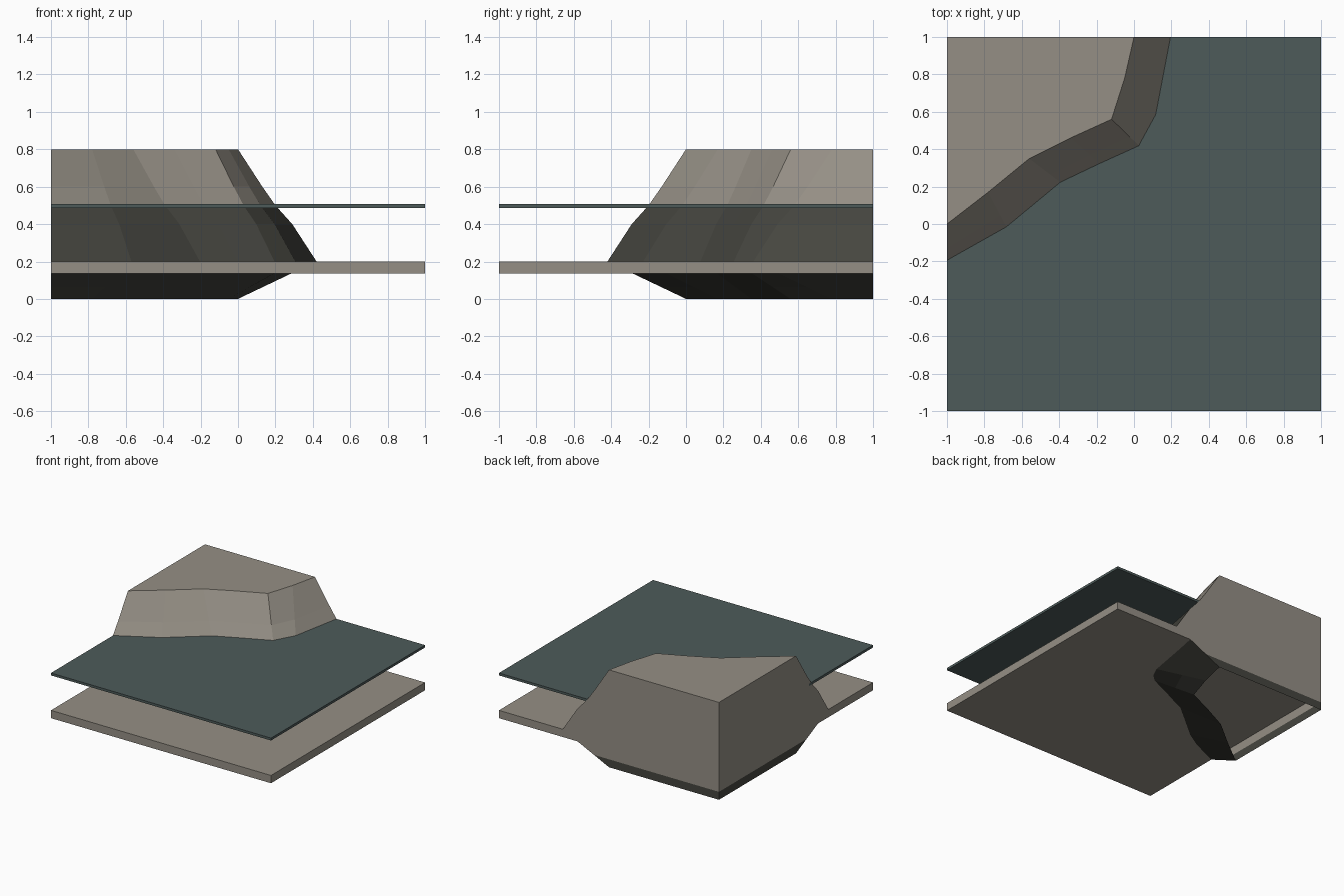
import bpy, bmesh

if "Cube" in bpy.data.objects:
    bpy.data.objects.remove(bpy.data.objects["Cube"])


def material(name, rgb):
    m = bpy.data.materials.new(name)
    m.diffuse_color = (*rgb, 1)
    m.use_nodes = True
    m.node_tree.nodes["Principled BSDF"].inputs["Base Color"].default_value = m.diffuse_color
    return m


ROCK = material("warm grey rock", (0.30, 0.275, 0.235))
DARK = material("dark wet rock", (0.06, 0.06, 0.05))
WATER = material("deep teal water", (0.075, 0.105, 0.102))


def finish(name, bm, *mats):
    me = bpy.data.meshes.new(name)
    bm.normal_update()
    bm.to_mesh(me)
    bm.free()
    for m in mats:
        me.materials.append(m)
    ob = bpy.data.objects.new(name, me)
    bpy.context.collection.objects.link(ob)
    return ob


# Cliff outline at the top and at the water line, left edge to back edge
TOP = [(-1, 0), (-.78, .17), (-.56, .35), (-.34, .46), (-.12, .56), (-.05, .78), (0, 1)]
SHORE = [(-1, -.2), (-.68, -.02), (-.39, .22), (-.18, .32), (.03, .415), (.12, .58), (.2, 1)]


def outline(t):
    return [(a + t * (c - a), b + t * (d - b)) for (a, b), (c, d) in zip(TOP, SHORE)]


# Corner cliff: stacked outlines, widest at the sea bed, open underneath
bm = bmesh.new()
levels = [(0, 0), (.065, .68), (.2, 2.1), (.4, 1.45), (.5, 1), (.6, .65), (.8, 0)]
rings = [[bm.verts.new((x, y, z)) for x, y in outline(t) + [(-1, 1)]] for z, t in levels]
n = len(rings[0])
for k in range(len(rings) - 1):
    lo, hi = rings[k], rings[k + 1]
    for i in range(n):
        j = (i + 1) % n
        f = bm.faces.new((lo[i], lo[j], hi[j], hi[i]))
        on_wall = i >= n - 2
        # dark below the water on the slope, and in a thin foot band on the cut walls
        f.material_index = int(k == 0 or (not on_wall and levels[k][0] < .5))
bm.faces.new(rings[-1])
finish("corner_cliff", bm, ROCK, DARK)

# Water sheet: follows the shore, edge tucked just inside the cliff
bm = bmesh.new()
shape = [(-1, -1), (1, -1), (1, 1)] + outline(.85)[::-1]
face = bm.faces.new([bm.verts.new((x, y, .487)) for x, y in shape])
up = bmesh.ops.extrude_face_region(bm, geom=[face])["geom"]
bmesh.ops.translate(bm, vec=(0, 0, .02), verts=[v for v in up if isinstance(v, bmesh.types.BMVert)])
bmesh.ops.recalc_face_normals(bm, faces=bm.faces)
finish("water_sheet", bm, WATER)

# Sea bed slab
bm = bmesh.new()
bmesh.ops.create_cube(bm, size=1)
bmesh.ops.scale(bm, vec=(2, 2, .064), verts=bm.verts)
bmesh.ops.translate(bm, vec=(0, 0, .168), verts=bm.verts)
finish("sea_bed", bm, ROCK)
